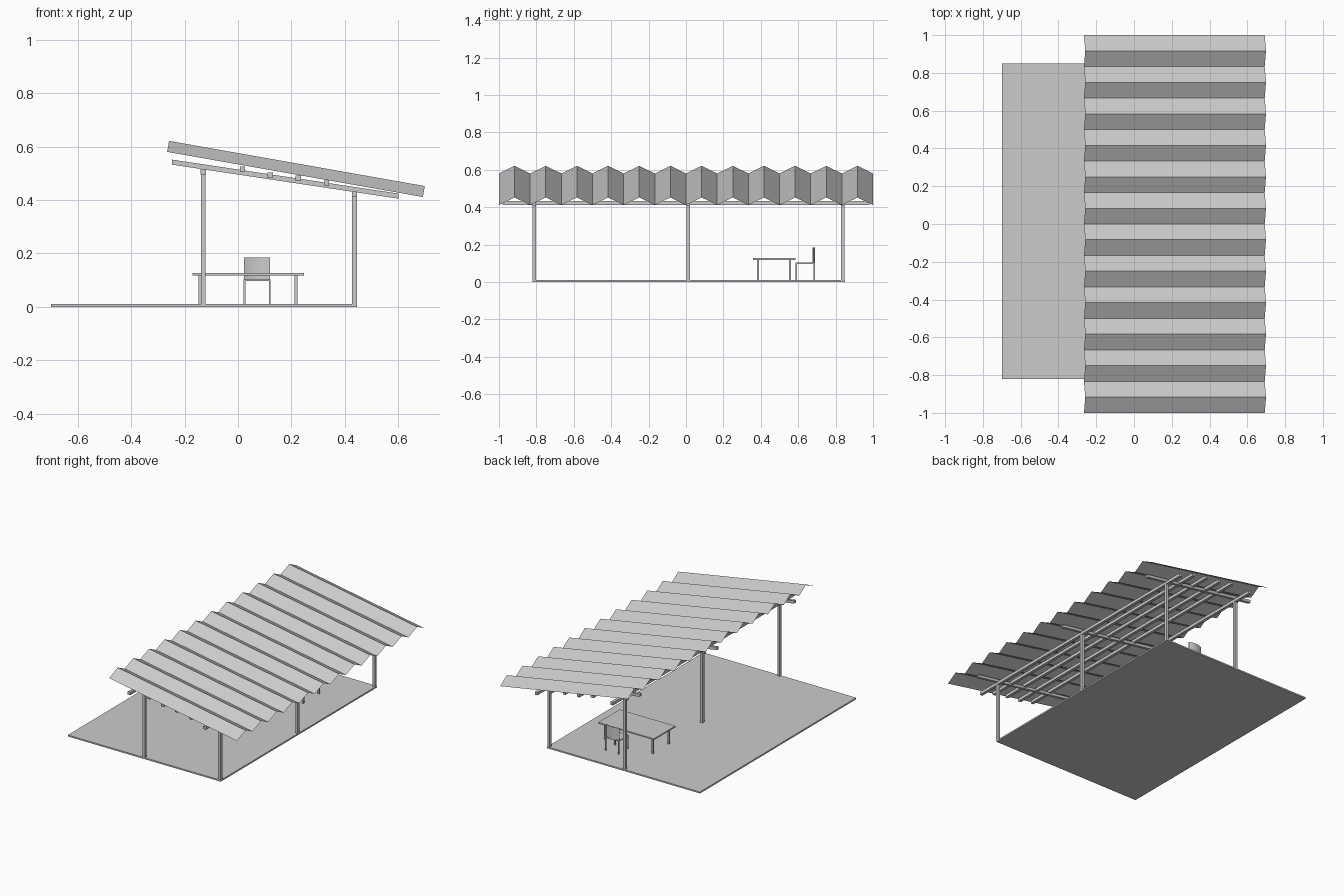
import bpy, math

if "Cube" in bpy.data.objects:
    bpy.data.objects.remove(bpy.data.objects["Cube"])

def mesh(name, verts, faces):
    me = bpy.data.meshes.new(name)
    me.from_pydata(verts, [], faces)
    me.update()
    ob = bpy.data.objects.new(name, me)
    bpy.context.collection.objects.link(ob)
    return ob

def box(name, x0, x1, y0, y1, z0, z1, drop=0.0):
    # drop lowers the +x end, giving a sloping bar
    v = [(x, y, z - (drop if x == x1 else 0)) for x in (x0, x1) for y in (y0, y1) for z in (z0, z1)]
    f = [(0, 1, 3, 2), (4, 6, 7, 5), (0, 4, 5, 1), (2, 3, 7, 6), (0, 2, 6, 4), (1, 5, 7, 3)]
    return mesh(name, v, f)

def bar(name, x, y, z0, z1, w):
    return box(name, x - w/2, x + w/2, y - w/2, y + w/2, z0, z1)

# floor slab
box("floor", -0.70, 0.445, -0.82, 0.85, 0.0, 0.01)

# posts and sloping rafters in three bays
for y in (-0.812, 0.012, 0.838):
    bar("front_post", -0.13, y, 0.01, 0.495, 0.018)
    bar("back_post", 0.436, y, 0.01, 0.412, 0.018)
    box("rafter", -0.247, 0.60, y - 0.009, y + 0.009, 0.532, 0.551, 0.127)

# long beams on the posts
for x, z in ((-0.13, 0.505), (0.436, 0.422)):
    box("beam", x - 0.01, x + 0.01, -0.98, 0.98, z - 0.01, z + 0.01)

# purlins under the roof
for x, z in ((0.017, 0.515), (0.121, 0.492), (0.226, 0.481), (0.331, 0.462)):
    box("purlin", x - 0.01, x + 0.01, -0.98, 0.98, z - 0.01, z + 0.01)

# folded roof sheet: 12 ridges, ridges shifted along the roof normal
verts, faces = [], []
n = 24
for i in range(n + 1):
    y = -1 + 2 * i / n
    dx, dz = (0.007, 0.041) if i % 2 else (0, 0)
    verts += [(-0.265 + dx, y, 0.58 + dz), (0.692 + dx, y, 0.411 + dz)]
    if i < n:
        faces.append((2*i, 2*i + 1, 2*i + 3, 2*i + 2))
mesh("roof", verts, faces)

# table
box("table_top", -0.17, 0.247, 0.357, 0.585, 0.118, 0.127)
for x in (-0.142, 0.217):
    for y in (0.386, 0.556):
        bar("table_leg", x, y, 0.01, 0.118, 0.011)

# chair
box("chair_seat", 0.02, 0.122, 0.585, 0.69, 0.097, 0.103)
for x in (0.024, 0.119):
    for y in (0.589, 0.686):
        bar("chair_leg", x, y, 0.01, 0.097, 0.007)

# gently bowed chair back
verts, faces, k = [], [], 6
for i in range(k + 1):
    x = 0.022 + 0.098 * i / k
    y = 0.677 + 0.01 * math.sin(math.pi * i / k)
    verts += [(x, y, 0.1), (x, y, 0.184), (x, y + 0.004, 0.184), (x, y + 0.004, 0.1)]
    if i < k:
        a = 4 * i
        faces += [(a + j, a + (j + 1) % 4, a + 4 + (j + 1) % 4, a + 4 + j) for j in range(4)]
faces += [(3, 2, 1, 0), (4*k, 4*k + 1, 4*k + 2, 4*k + 3)]
mesh("chair_back", verts, faces)
